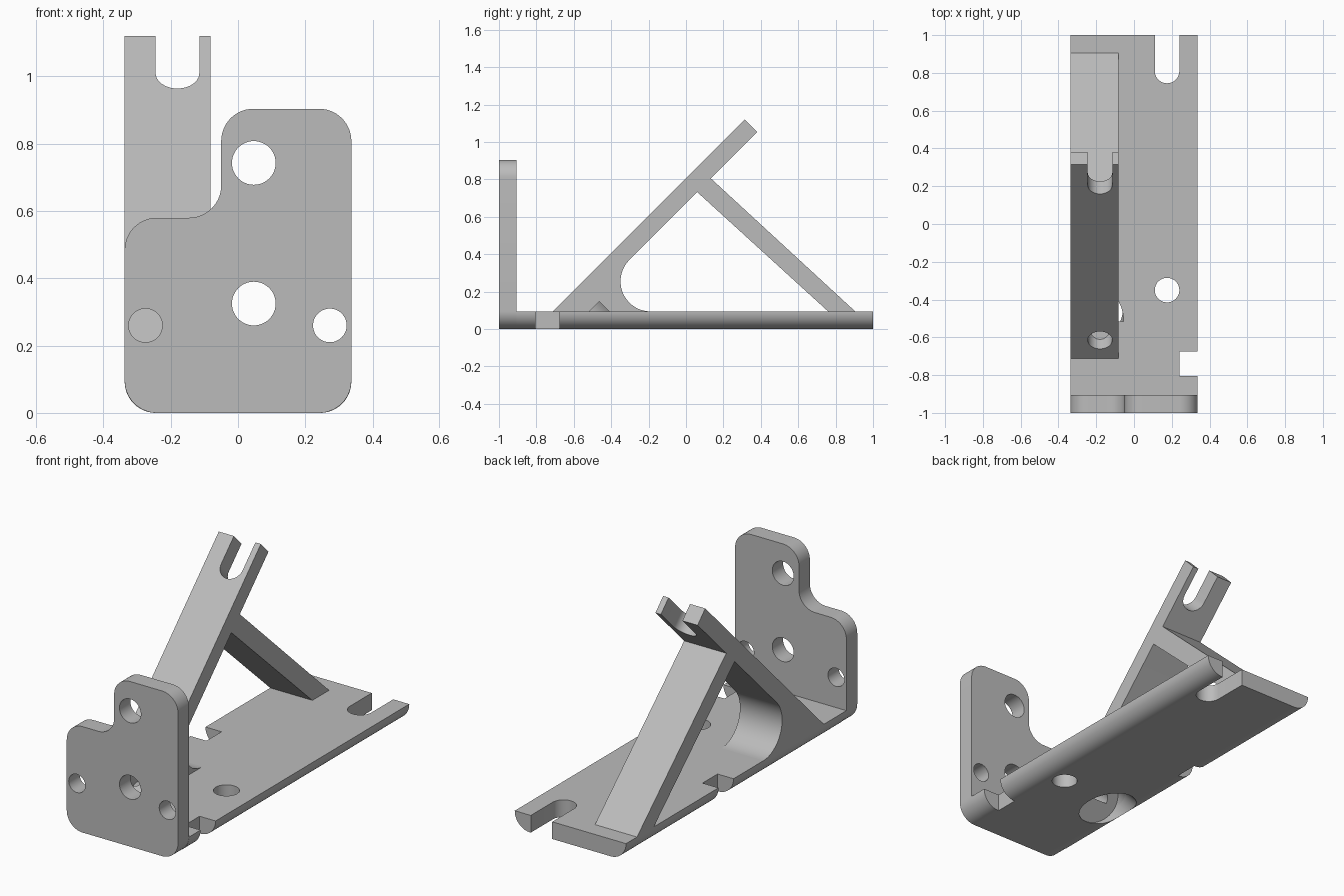
import bpy, bmesh
from math import radians, cos, sin, tan, pi
from mathutils import Matrix, Vector

if "Cube" in bpy.data.objects:
    bpy.data.objects.remove(bpy.data.objects["Cube"], do_unlink=True)

W, T = 0.337, 0.094            # half width and wall thickness
SLOT_R, BORE_R = 0.065, 0.125
ARM_X = -0.18                  # centre line of arm hole and slot

grey = bpy.data.materials.new("plain grey")
grey.use_nodes = True
COLOUR = (0.5, 0.5, 0.5, 1)
grey.diffuse_color = COLOUR
grey.node_tree.nodes["Principled BSDF"].inputs["Base Color"].default_value = COLOUR

# Placement frames: profile lies in local xy and is extruded along local z
FLAT = Matrix.Identity(4)
FACING = Matrix.Rotation(pi / 2, 4, 'X')                       # (x, z), extruded to -y
SIDE = Matrix.Rotation(pi / 2, 4, 'Z') @ FACING                # (y, z), extruded to +x
SLOPE = Matrix.Translation((ARM_X, -0.615, 0.19)) @ Matrix.Rotation(pi / 4, 4, 'X')


def arc(cx, cy, r, start, end, n=20):
    angles = [radians(start + (end - start) * i / n) for i in range(n + 1)]
    return [(cx + r * cos(a), cy + r * sin(a)) for a in angles]


def circle(cx, cy, r):
    return arc(cx, cy, r, 0, 360, 48)[:-1]


def slot(cx, cy, r, top):
    return arc(cx, cy, r, 180, 360) + [(cx + r, top), (cx - r, top)]


def box(x0, y0, x1, y1):
    return [(x0, y0), (x1, y0), (x1, y1), (x0, y1)]


def rounded(corners, n=14):
    """Polygon from (x, y, radius) corners, each filleted with its radius."""
    pts = []
    for i, (x, y, r) in enumerate(corners):
        p = Vector((x, y))
        if r == 0:
            pts.append((x, y))
            continue
        a = (Vector(corners[i - 1][:2]) - p).normalized()
        b = (Vector(corners[(i + 1) % len(corners)][:2]) - p).normalized()
        half = a.angle(b) / 2
        centre = p + (a + b).normalized() * (r / sin(half))
        start = p + a * (r / tan(half)) - centre
        end = p + b * (r / tan(half)) - centre
        sweep = start.angle(end)
        for k in range(n + 1):
            t = sweep * k / n
            pts.append(tuple(centre + (start * sin(sweep - t) + end * sin(t)) / sin(sweep)))
    return pts


def prism(name, pts, lo, hi, frame):
    bm = bmesh.new()
    face = bm.faces.new([bm.verts.new((x, y, lo)) for x, y in pts])
    top = bmesh.ops.extrude_face_region(bm, geom=[face])["geom"]
    verts = [v for v in top if isinstance(v, bmesh.types.BMVert)]
    bmesh.ops.translate(bm, verts=verts, vec=(0, 0, hi - lo))
    bm.transform(frame)
    bmesh.ops.recalc_face_normals(bm, faces=bm.faces)
    mesh = bpy.data.meshes.new(name)
    bm.to_mesh(mesh)
    bm.free()
    mesh.materials.append(grey)
    obj = bpy.data.objects.new(name, mesh)
    bpy.context.collection.objects.link(obj)
    return obj


def finish(obj, cutters):
    """Cut the openings, then shade curved walls smooth."""
    bpy.ops.object.select_all(action='DESELECT')
    bpy.context.view_layer.objects.active = obj
    obj.select_set(True)
    for pts, lo, hi, frame in cutters:
        cutter = prism("cutter", pts, lo, hi, frame)
        cutter.hide_render = True
        mod = obj.modifiers.new("opening", 'BOOLEAN')
        mod.operation, mod.solver, mod.object = 'DIFFERENCE', 'EXACT', cutter
        bpy.ops.object.modifier_apply(modifier=mod.name)
        bpy.data.objects.remove(cutter, do_unlink=True)
    bpy.ops.object.shade_smooth_by_angle(angle=radians(30))


# Screw hole and wide bore running square through the sloped arm
screw_hole = (circle(0, 0, SLOT_R), -0.5, 0.1, SLOPE)
screw_bore = (circle(0, 0, BORE_R), -0.5, -0.138, SLOPE)

# Base plate with rounded lower edges, end slot, hole and two side notches
base = prism("base_plate", rounded([(-W, 0, 0.093), (W, 0, 0.093), (W, T, 0), (-W, T, 0)]),
             -1, 1 - T, FACING)
finish(base, [
    (slot(0.175, 0.81, SLOT_R, 1.1), -0.1, 0.2, FLAT),
    (circle(0.175, -0.35, SLOT_R), -0.1, 0.2, FLAT),
    (box(0.24, -0.805, 0.5, -0.675), -0.1, 0.2, FLAT),
    (box(-0.5, 0.07, -0.24, 0.2), -0.1, 0.2, FLAT),
    screw_bore,
])

# Stepped front plate with four holes
R = 0.096
plate = prism("front_plate", rounded([
    (-W, 0, R), (W, 0, R), (W, 0.904, R), (-0.05, 0.904, R),
    (-0.05, 0.58, R), (-W, 0.58, R)]), 1 - T, 1, FACING)
finish(plate, [(circle(x, z, r), 0.8, 1.1, FACING) for x, z, r in (
    (0.047, 0.743, 0.065), (0.047, 0.325, 0.065),
    (-0.275, 0.26, 0.05), (0.273, 0.26, 0.05))])

# Sloped arm with filleted foot and rear strut, in one side profile
brace = prism("sloped_arm_and_strut",
              [(-0.711, T), (0.315, 1.12), (0.381, 1.053), (0.133, 0.805),
               (0.905, T), (0.76, T), (0.06, 0.732)]
              + arc(-0.189, T + 0.161, 0.161, 135, 270, 28),
              -W, -0.082, SIDE)
finish(brace, [
    (slot(0, 1.16, SLOT_R, 1.6), -0.2, 0.1, SLOPE),
    screw_hole,
    screw_bore,
])
